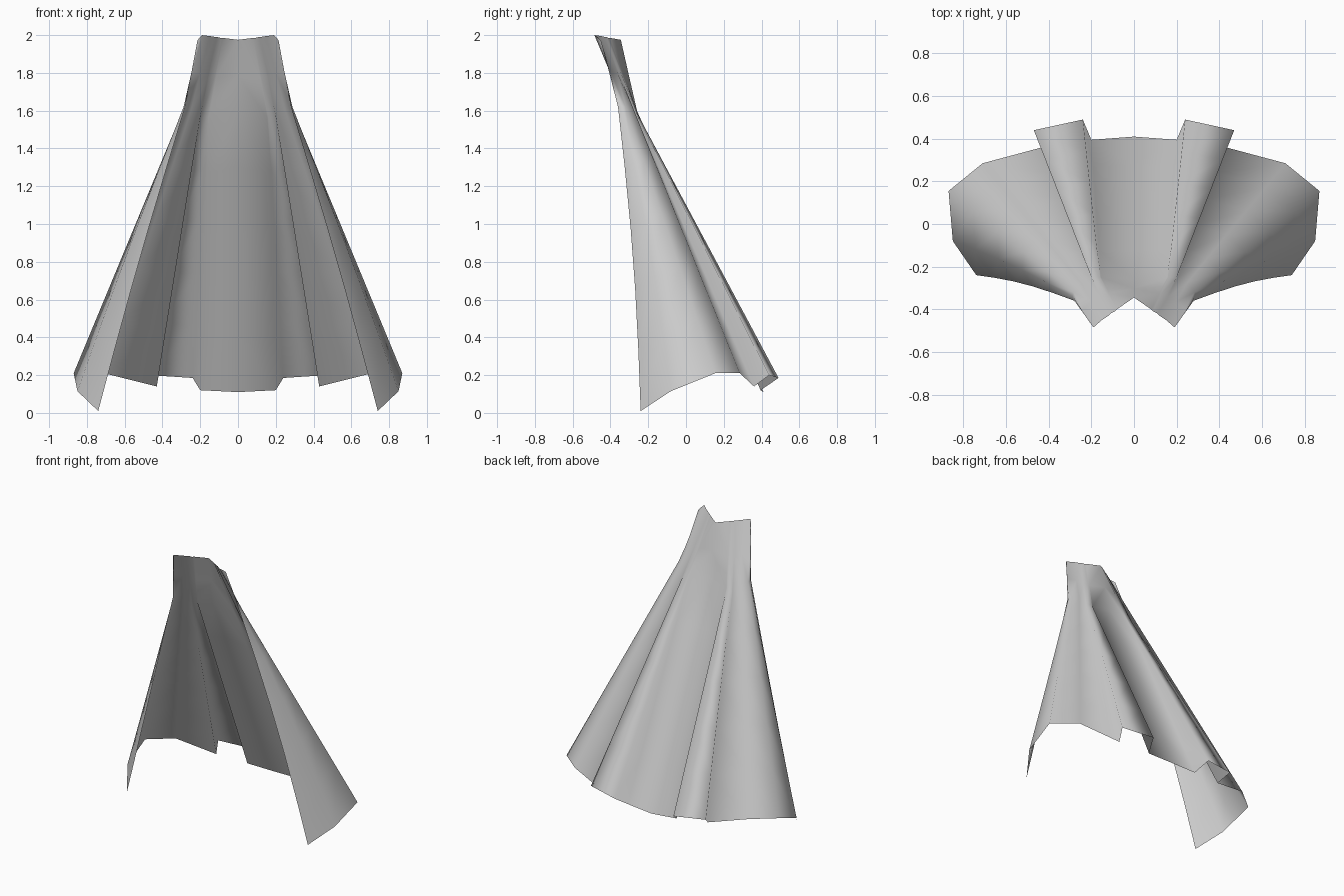
import bpy
import bmesh
from math import sin, pi
from mathutils import Vector

# Remove only the default cube
default_cube = bpy.data.objects.get("Cube")
if default_cube:
    bpy.data.objects.remove(default_cube, do_unlink=True)


def make_material(name, colour):
    material = bpy.data.materials.new(name)
    material.use_nodes = True
    material.diffuse_color = colour
    shader = material.node_tree.nodes["Principled BSDF"]
    shader.inputs["Base Color"].default_value = colour
    shader.inputs["Roughness"].default_value = 0.8
    return material


# Left half of the cloth: each column runs collar -> waist -> hem,
# ordered from the centre of the back round to the front edge.
columns = [
    # centre back
    ((0, -.345, 1.975), (0, -.26, 1.6), (0, .41, .11)),
    # raised pleat: inner root, inner ridge, outer ridge, outer root
    ((.08, -.4, 1.985), (.155, -.25, 1.56), (.2, .395, .12)),
    ((.09, -.41, 1.985), (.16, -.25, 1.57), (.24, .49, .185)),
    ((.11, -.42, 1.99), (.2, -.25, 1.56), (.47, .44, .2)),
    ((.12, -.43, 1.99), (.205, -.25, 1.54), (.43, .36, .14)),
    # side panel
    ((.15, -.45, 1.995), (.25, -.275, 1.6), (.71, .285, .21)),
    ((.19, -.485, 2), (.285, -.32, 1.62), (.87, .155, .21)),
    # front flap and its free edge
    ((.205, -.465, 1.985), (.288, -.34, 1.62), (.85, -.08, .115)),
    ((.215, -.45, 1.97), (.28, -.36, 1.62), (.74, -.24, .01)),
]
SKIRT_ROWS = 5
FRONT_COLUMNS = len(columns) - 2


def column_points(index, collar, waist, hem):
    """Points down one column; the front flap bows gently outwards."""
    collar, waist, hem = Vector(collar), Vector(waist), Vector(hem)
    points = [collar, collar.lerp(waist, 0.5)]
    for row in range(SKIRT_ROWS + 1):
        t = row / SKIRT_ROWS
        point = waist.lerp(hem, t)
        if index >= FRONT_COLUMNS:
            point += Vector((0.01, 0.02, 0)) * sin(pi * t)
        points.append(point)
    return points


# Skin the columns into one open sheet
bm = bmesh.new()
grid = [[bm.verts.new(p) for p in column_points(i, *c)]
        for i, c in enumerate(columns)]
for left, right in zip(grid, grid[1:]):
    for row in range(len(left) - 1):
        face = bm.faces.new((left[row], left[row + 1],
                             right[row + 1], right[row]))
        face.smooth = True
bmesh.ops.recalc_face_normals(bm, faces=bm.faces)
# Outer side of the cloth faces the back
if sum(f.normal.y * f.calc_area() for f in bm.faces) < 0:
    bmesh.ops.reverse_faces(bm, faces=bm.faces)

mesh = bpy.data.meshes.new("cape")
bm.to_mesh(mesh)
bm.free()
mesh.materials.append(make_material("grey cloth", (0.6, 0.6, 0.6, 1)))

cape = bpy.data.objects.new("cape", mesh)
bpy.context.collection.objects.link(cape)

# Mirror to the other half, welded along the centre back
mirror = cape.modifiers.new("mirror", "MIRROR")
mirror.use_axis[0] = True
mirror.use_clip = True
mirror.merge_threshold = 0.001
